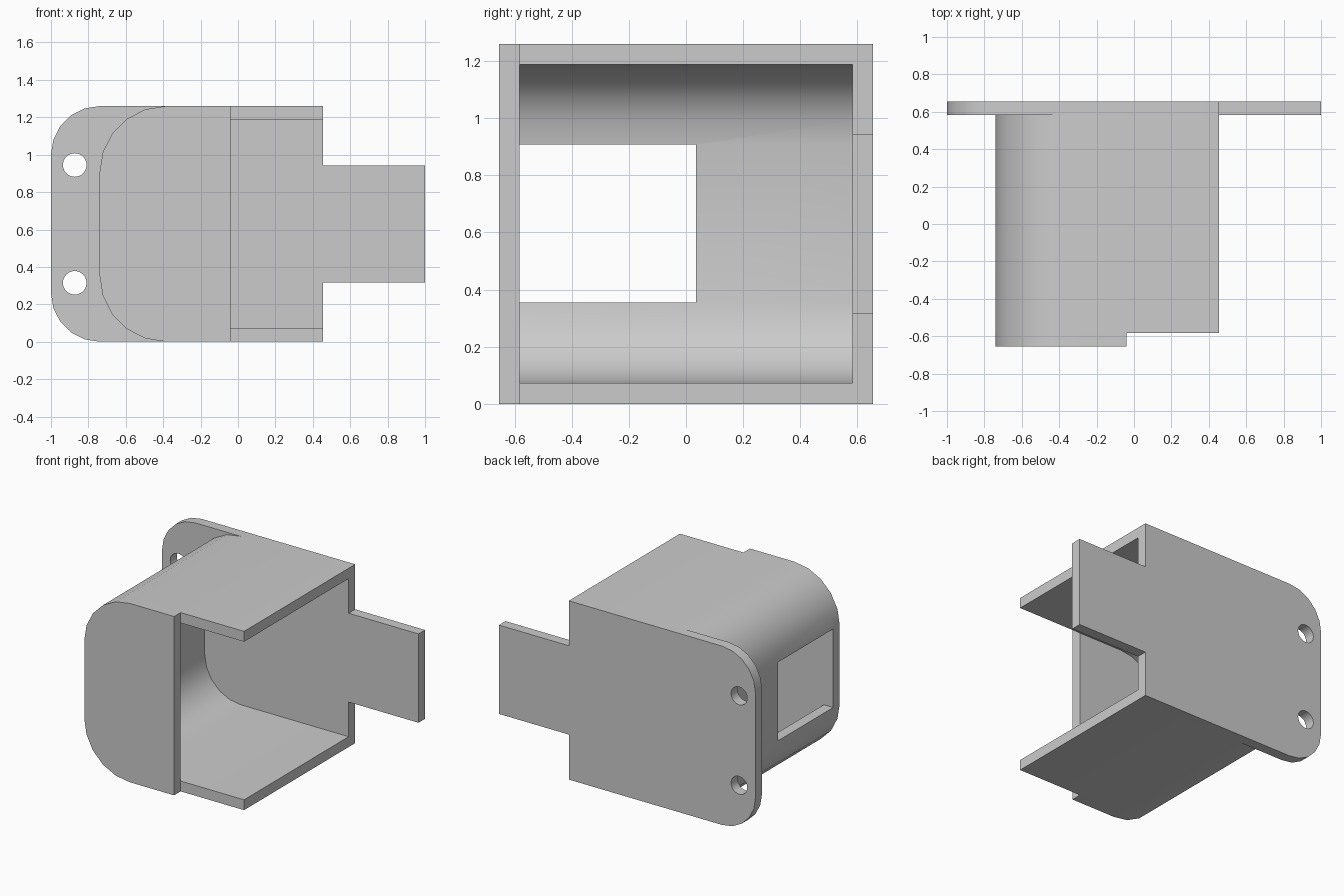
import bpy
import bmesh
from math import sin, cos, pi, radians
from mathutils import Matrix

if "Cube" in bpy.data.objects:
    bpy.data.objects.remove(bpy.data.objects["Cube"], do_unlink=True)

HEIGHT = 1.26
MID = HEIGHT / 2
WALL = 0.073
BACK, FRONT = 0.655, -0.655
RIGHT_EDGE = 0.455
BODY_LEFT = -0.74

grey = bpy.data.materials.new("light grey")
grey.use_nodes = True
colour = (0.6, 0.6, 0.6, 1)
grey.diffuse_color = colour
grey.node_tree.nodes["Principled BSDF"].inputs["Base Color"].default_value = colour


def rounded_side(left, right, bottom, top, radius, steps=5):
    """Outline from bottom right, round the left side, to top right."""
    pts = [(right, bottom)]
    for cz, start in ((bottom + radius, 1.5 * pi), (top - radius, pi)):
        for i in range(steps + 1):
            a = start - i * pi / 2 / steps
            pts.append((left + radius + radius * cos(a), cz + radius * sin(a)))
    return pts + [(right, top)]


def extrude(name, outline, y0, y1):
    """Extrude an x-z outline along y."""
    bm = bmesh.new()
    face = bm.faces.new([bm.verts.new((x, y0, z)) for x, z in outline])
    new = bmesh.ops.extrude_face_region(bm, geom=[face])["geom"]
    moved = [v for v in new if isinstance(v, bmesh.types.BMVert)]
    bmesh.ops.translate(bm, verts=moved, vec=(0, y1 - y0, 0))
    bmesh.ops.recalc_face_normals(bm, faces=bm.faces[:])
    return finish(name, bm)


def finish(name, bm):
    mesh = bpy.data.meshes.new(name)
    bm.to_mesh(mesh)
    bm.free()
    mesh.materials.append(grey)
    obj = bpy.data.objects.new(name, mesh)
    bpy.context.collection.objects.link(obj)
    return obj


def select(obj):
    bpy.ops.object.select_all(action="DESELECT")
    obj.select_set(True)
    bpy.context.view_layer.objects.active = obj


def cut(obj, cutter):
    """Subtract the cutter and discard it."""
    cutter.hide_render = True
    mod = obj.modifiers.new("cut", "BOOLEAN")
    mod.operation = "DIFFERENCE"
    mod.solver = "EXACT"
    mod.object = cutter
    select(obj)
    bpy.ops.object.modifier_apply(modifier=mod.name)
    bpy.data.objects.remove(cutter, do_unlink=True)


# Back plate with a tongue on one end and rounded corners on the other
tongue = [(RIGHT_EDGE, MID + 0.313), (1, MID + 0.313),
          (1, MID - 0.313), (RIGHT_EDGE, MID - 0.313)]
back_plate = extrude("back_plate",
                     rounded_side(-1, RIGHT_EDGE, 0, HEIGHT, 0.26) + tongue,
                     BACK - WALL, BACK)

# Screw holes in the back plate
for side in (-1, 1):
    bm = bmesh.new()
    bmesh.ops.create_cone(bm, cap_ends=True, segments=32, radius1=0.063,
                          radius2=0.063, depth=0.4,
                          matrix=Matrix.Translation((-0.873, BACK, MID + side * 0.315))
                          @ Matrix.Rotation(radians(90), 4, "X"))
    cut(back_plate, finish("hole_cutter", bm))

# Shell with an open end
outer = rounded_side(BODY_LEFT, RIGHT_EDGE, 0, HEIGHT, 0.355)
inner = rounded_side(BODY_LEFT + WALL, RIGHT_EDGE, WALL, HEIGHT - WALL, 0.282)
shell = extrude("shell", outer + inner[::-1], FRONT + WALL, BACK - WALL)

# Window in the shell's closed end, reaching to the front plate
opening = [(x, z) for x, z in ((-0.9, 0.355), (-0.5, 0.355), (-0.5, 0.908), (-0.9, 0.908))]
cut(shell, extrude("window_cutter", opening, -0.8, 0.035))

# Short front plate
front_plate = extrude("front_plate",
                      rounded_side(BODY_LEFT, -0.04, 0, HEIGHT, 0.355),
                      FRONT, FRONT + WALL)

for part in (back_plate, shell, front_plate):
    select(part)
    bpy.ops.object.shade_smooth_by_angle(angle=radians(30))
